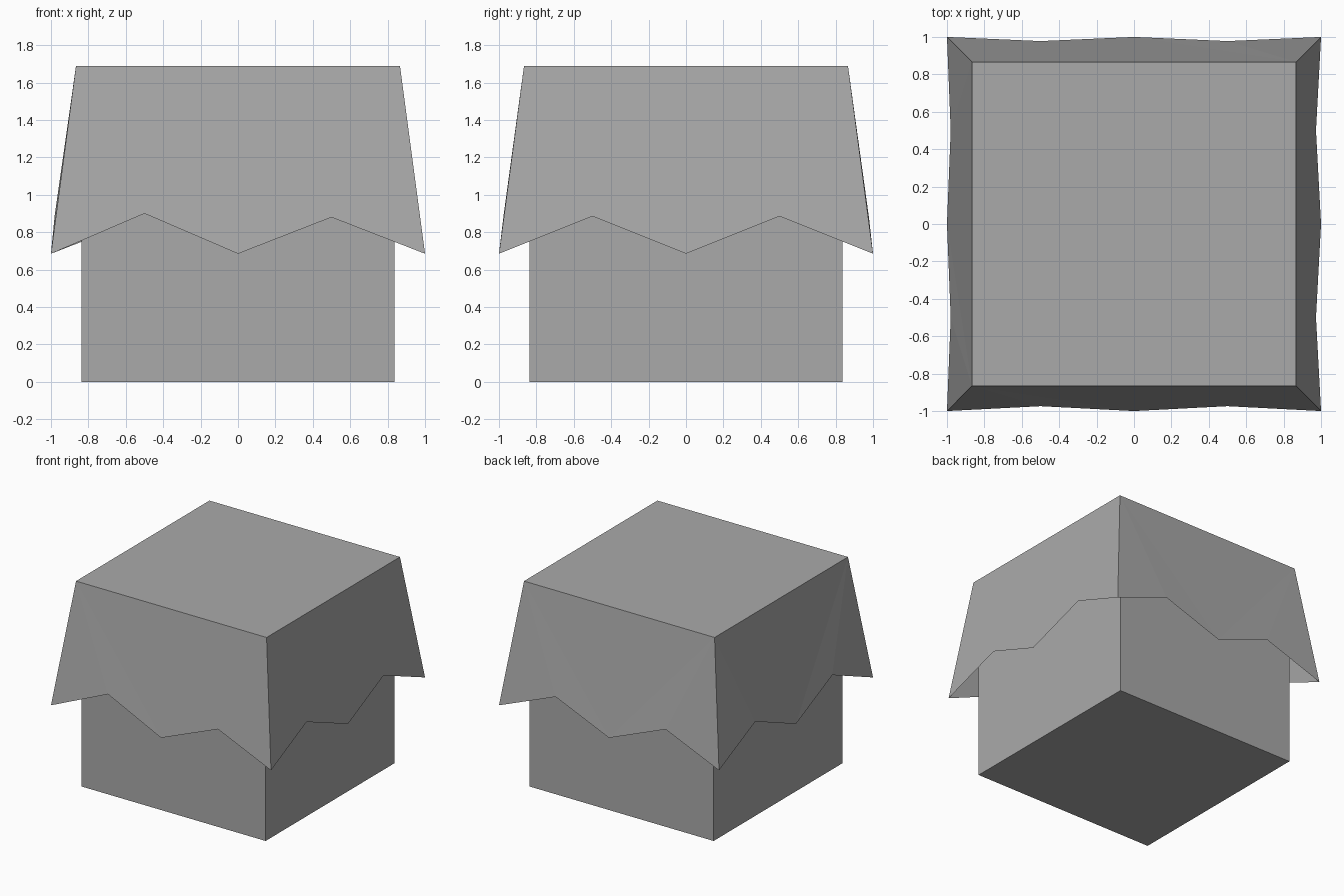
import bpy, bmesh
from math import pi
from mathutils import Matrix, Vector

cube = bpy.data.objects.get("Cube")
if cube:
    bpy.data.objects.remove(cube, do_unlink=True)

grey = bpy.data.materials.new("plain grey")
grey.use_nodes = True
colour = (0.4, 0.4, 0.4, 1)
grey.diffuse_color = colour
grey.node_tree.nodes["Principled BSDF"].inputs["Base Color"].default_value = colour


def add_object(name, bm):
    mesh = bpy.data.meshes.new(name)
    bm.to_mesh(mesh)
    bm.free()
    mesh.materials.append(grey)
    obj = bpy.data.objects.new(name, mesh)
    bpy.context.collection.objects.link(obj)
    return obj


# Square block under the cloth
BLOCK, BLOCK_TOP = 1.676, 1.66
bm = bmesh.new()
bmesh.ops.create_cube(bm, size=1, matrix=Matrix.Translation((0, 0, BLOCK_TOP / 2))
                      @ Matrix.Diagonal((BLOCK, BLOCK, BLOCK_TOP, 1)))
add_object("block", bm)

# Draped cloth: flat top and four flared sides with a zigzag hem
TOP, TOP_Z, HEM_Z = 0.866, 1.69, 0.685
# Hem notches of the front, +x, back and -x sides: outward distance, two heights
notches = [(0.974, 0.9, 0.88), (0.973, 0.885, 0.885),
           (0.978, 0.88, 0.88), (0.98, 0.89, 0.89)]

bm = bmesh.new()
for side, (out, z1, z2) in enumerate(notches):
    turn = Matrix.Rotation(side * pi / 2, 3, "Z")
    points = [(-TOP, -TOP, TOP_Z), (TOP, -TOP, TOP_Z), (-1, -1, HEM_Z),
              (-0.5, -out, z1), (0, -1, HEM_Z), (0.5, -out, z2), (1, -1, HEM_Z)]
    a, b, c, d, e, f, g = [bm.verts.new(turn @ Vector(p)) for p in points]
    for face in ((a, c, d), (a, d, e), (a, e, b), (b, e, f), (b, f, g)):
        bm.faces.new(face)
bmesh.ops.remove_doubles(bm, verts=bm.verts, dist=0.001)
rim = [e for e in bm.edges if e.is_boundary and all(v.co.z > TOP_Z - 0.01 for v in e.verts)]
bmesh.ops.contextual_create(bm, geom=rim)
bmesh.ops.recalc_face_normals(bm, faces=bm.faces)
add_object("cloth", bm)
